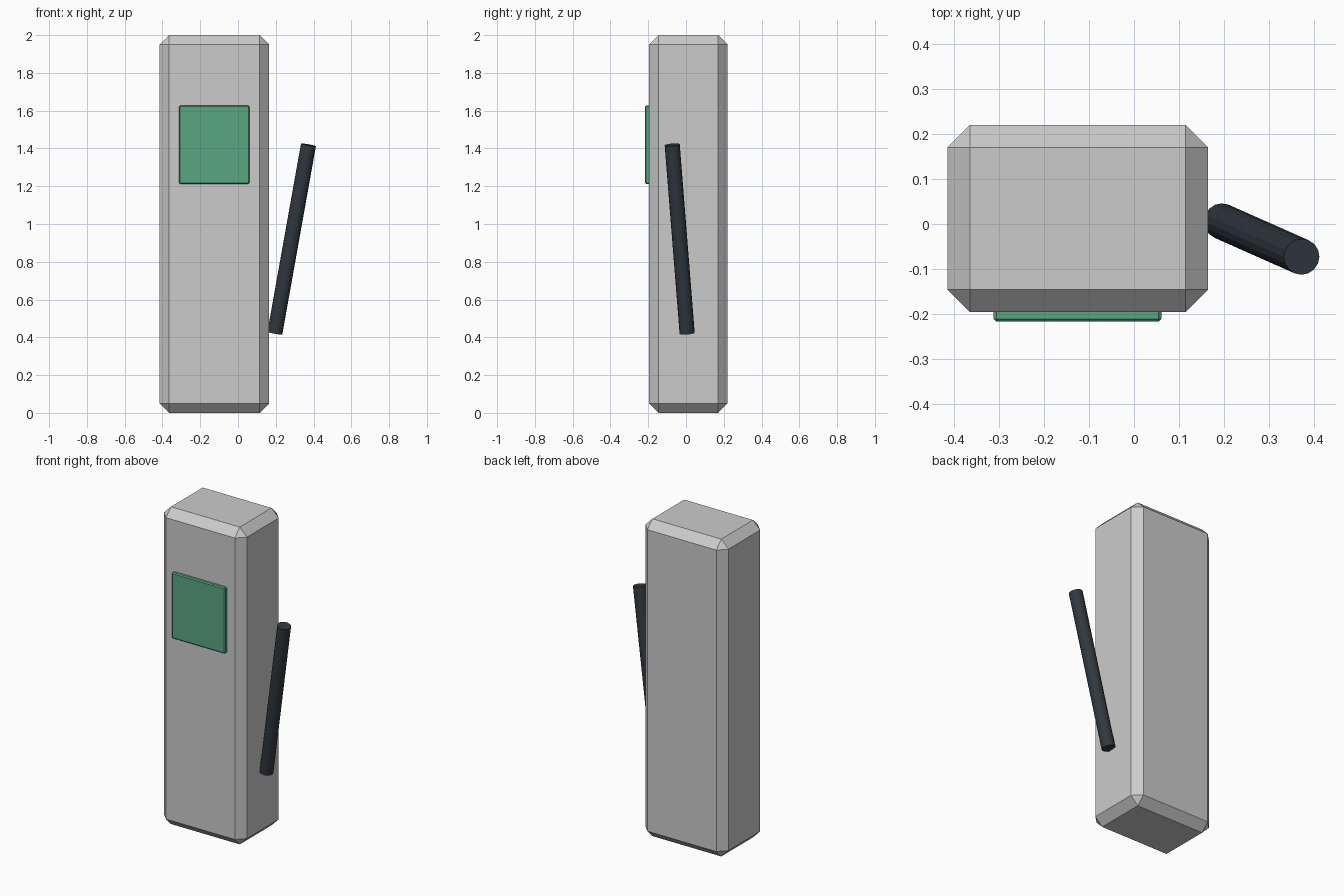
import bpy
from mathutils import Vector

if "Cube" in bpy.data.objects:
    bpy.data.objects.remove(bpy.data.objects["Cube"])


def paint(obj, name, rgb):
    mat = bpy.data.materials.new(name)
    mat.diffuse_color = (*rgb, 1)
    mat.use_nodes = True
    mat.node_tree.nodes["Principled BSDF"].inputs["Base Color"].default_value = mat.diffuse_color
    obj.data.materials.append(mat)


def chamfered_box(name, lo, hi, chamfer):
    lo, hi = Vector(lo), Vector(hi)
    bpy.ops.mesh.primitive_cube_add(size=1, location=(lo + hi) / 2)
    obj = bpy.context.object
    obj.name = name
    obj.scale = hi - lo
    bpy.ops.object.transform_apply(location=False, rotation=False, scale=True)
    bevel = obj.modifiers.new("chamfer", 'BEVEL')
    bevel.width = chamfer
    bevel.segments = 1
    return obj


def rod(name, start, end, radius, sides):
    start, end = Vector(start), Vector(end)
    axis = end - start
    bpy.ops.mesh.primitive_cylinder_add(vertices=sides, radius=radius, depth=axis.length,
                                        location=(start + end) / 2)
    obj = bpy.context.object
    obj.name = name
    obj.rotation_mode = 'QUATERNION'
    obj.rotation_quaternion = Vector((0, 0, 1)).rotation_difference(axis)
    return obj


# Tall cabinet body
body = chamfered_box("body", (-0.415, -0.196, 0), (0.165, 0.22, 2), 0.05)

# Display panel on the front
screen = chamfered_box("screen", (-0.312, -0.217, 1.212), (0.061, -0.186, 1.627), 0.006)
paint(screen, "screen_green", (0.1, 0.38, 0.22))

# Leaning hose on the right side
hose = rod("hose", (0.195, 0.006, 0.422), (0.373, -0.073, 1.419), 0.04, 16)
paint(hose, "dark_rubber", (0.03, 0.04, 0.05))
